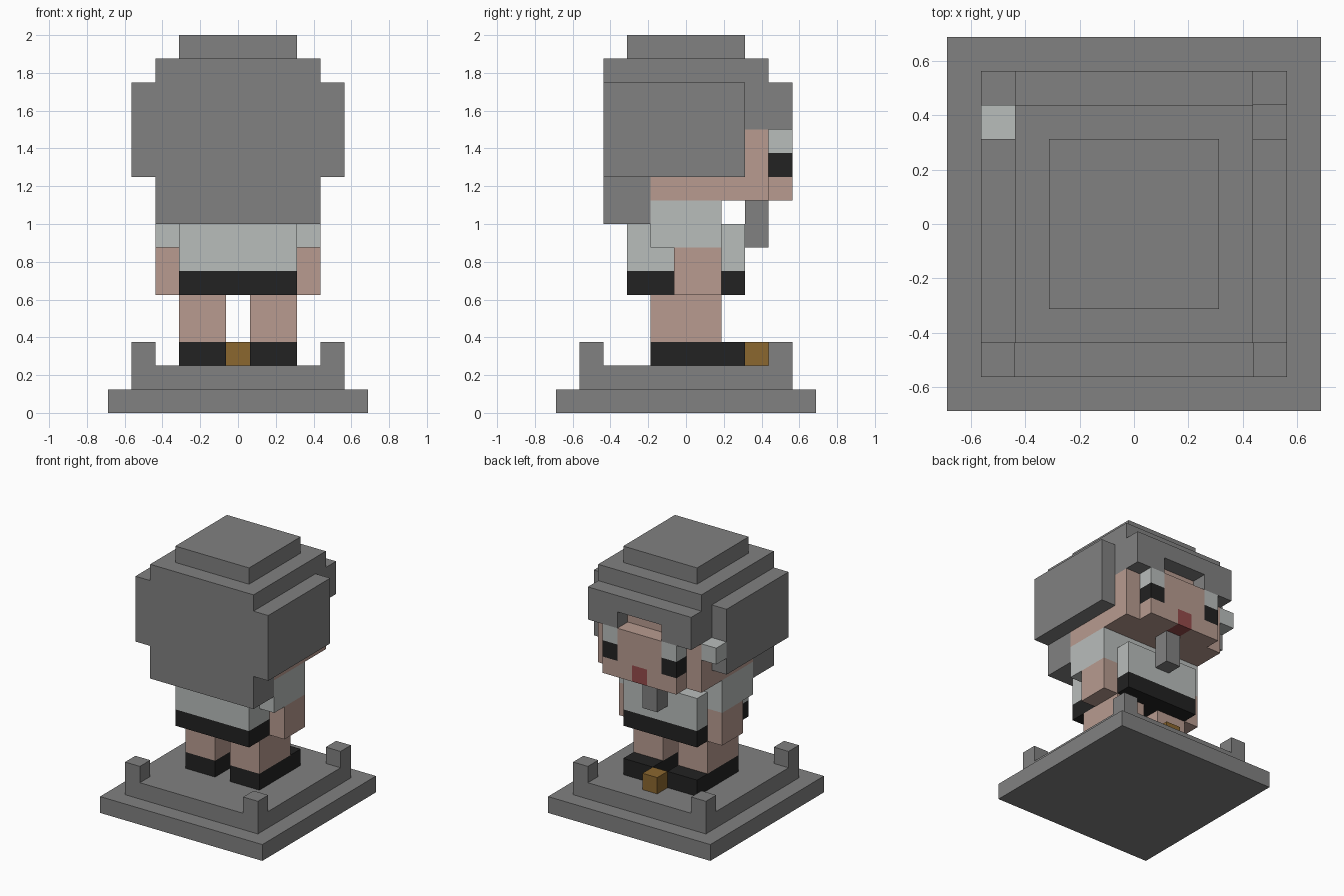
import bpy

cube = bpy.data.objects.get("Cube")
if cube:
    bpy.data.objects.remove(cube, do_unlink=True)

U = 0.125  # size of one block


def material(name, r, g, b):
    m = bpy.data.materials.new(name)
    m.use_nodes = True
    m.diffuse_color = (r, g, b, 1)
    bsdf = next(n for n in m.node_tree.nodes if n.type == 'BSDF_PRINCIPLED')
    bsdf.inputs["Base Color"].default_value = (r, g, b, 1)
    bsdf.inputs["Roughness"].default_value = 0.9
    return m


grey = material("grey", 0.22, 0.22, 0.22)
skin = material("skin", 0.48, 0.33, 0.28)
white = material("off_white", 0.485, 0.51, 0.50)
black = material("black", 0.016, 0.016, 0.016)
gold = material("gold", 0.26, 0.136, 0.028)
red = material("red", 0.30, 0.07, 0.07)


def block(name, mat, xs, ys, zs):
    """Box covering whole grid cells, first to last inclusive on each axis."""
    lows = ((xs[0] - .5) * U, (ys[0] - .5) * U, zs[0] * U)
    highs = ((xs[1] + .5) * U, (ys[1] + .5) * U, (zs[1] + 1) * U)
    mid = [(a + b) / 2 for a, b in zip(lows, highs)]
    bpy.ops.mesh.primitive_cube_add(size=1, location=mid)
    ob = bpy.context.object
    ob.name = ob.data.name = name
    for v in ob.data.vertices:
        v.co = [c * (b - a) for c, a, b in zip(v.co, lows, highs)]
    ob.data.materials.append(mat)


def pair(name, mat, xs, ys, zs):
    """The same block on the left (+x) and the right (-x)."""
    block("left_" + name, mat, xs, ys, zs)
    block("right_" + name, mat, (-xs[1], -xs[0]), ys, zs)


# Stepped base with corner posts
block("base_plate", grey, (-5, 5), (-5, 5), (0, 0))
block("base_step", grey, (-4, 4), (-4, 4), (1, 1))
pair("front_post", grey, (4, 4), (-4, -4), (2, 2))
pair("back_post", grey, (4, 4), (4, 4), (2, 2))

# Shoes, legs and the small block at the toes
pair("shoe", black, (1, 2), (-1, 2), (2, 2))
pair("leg", skin, (1, 2), (-1, 1), (3, 4))
block("gold_block", gold, (0, 0), (3, 3), (2, 2))

# Body, tie and arms
block("skirt", black, (-2, 2), (-2, 2), (5, 5))
block("shirt", white, (-2, 2), (-2, 2), (6, 7))
block("shoulders", white, (-2, 2), (-1, 1), (8, 8))
block("tie", grey, (0, 0), (3, 3), (7, 8))
pair("sleeve", white, (3, 3), (-1, 1), (7, 8))
pair("arm", skin, (3, 3), (0, 1), (5, 6))

# Head and face
block("head", skin, (-3, 3), (-1, 3), (9, 11))
block("forehead", skin, (-1, 1), (3, 3), (12, 12))
block("face", skin, (-1, 1), (4, 4), (10, 11))
block("mouth", red, (0, 0), (4, 4), (9, 9))
pair("jaw", skin, (1, 2), (4, 4), (9, 9))
pair("pupil", black, (2, 2), (4, 4), (10, 10))
pair("eye_white", white, (2, 2), (4, 4), (11, 11))
block("ear_ornament", white, (-4, -4), (3, 3), (11, 11))

# Hair
block("hair_rear", grey, (-3, 3), (-3, -2), (8, 11))
pair("hair_side", grey, (4, 4), (-3, 2), (10, 13))
block("hair_band", grey, (-3, 3), (-3, 2), (12, 12))
block("hair_crown", grey, (-3, 3), (-3, 3), (13, 14))
block("hair_top", grey, (-2, 2), (-2, 2), (15, 15))
block("fringe", grey, (-3, 3), (4, 4), (13, 13))
pair("fringe_lock", grey, (2, 3), (3, 4), (12, 12))
